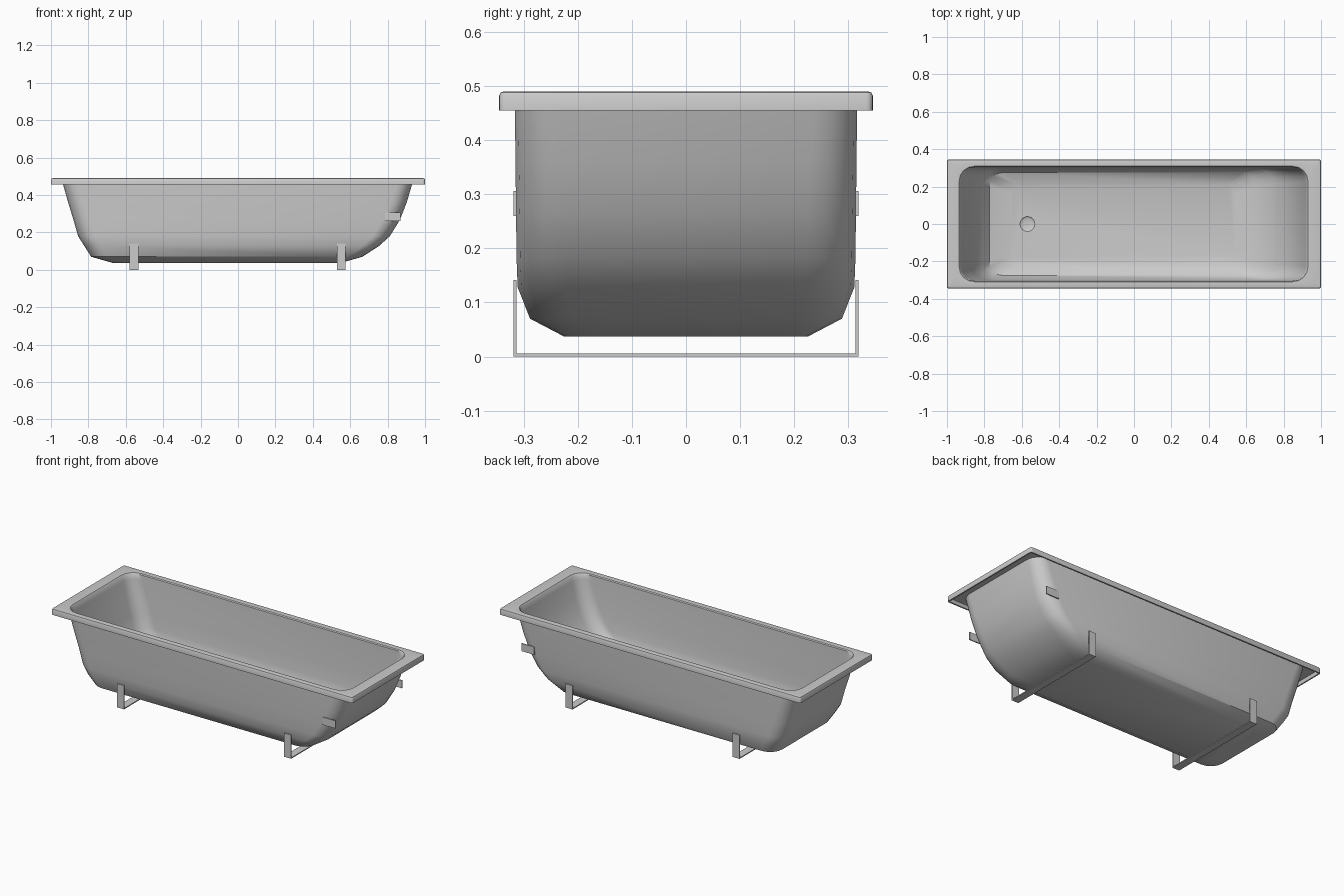
import bpy, bmesh, math

if "Cube" in bpy.data.objects:
    bpy.data.objects.remove(bpy.data.objects["Cube"])

SEG = 4      # segments per rounded corner
T = 0.012    # shell thickness


def ring(bm, x0, x1, y, r, z):
    """Rounded rectangle loop of vertices."""
    verts = []
    corners = [(x1 - r, y - r, 0), (x0 + r, y - r, 90),
               (x0 + r, -y + r, 180), (x1 - r, -y + r, 270)]
    for cx, cy, a0 in corners:
        for i in range(SEG + 1):
            a = math.radians(a0 + 90 * i / SEG)
            verts.append(bm.verts.new((cx + r * math.cos(a), cy + r * math.sin(a), z)))
    return verts


def finish(bm, name):
    bmesh.ops.recalc_face_normals(bm, faces=bm.faces)
    me = bpy.data.meshes.new(name)
    bm.to_mesh(me)
    bm.free()
    ob = bpy.data.objects.new(name, me)
    bpy.context.collection.objects.link(ob)
    return ob


def box(name, lo, hi):
    bm = bmesh.new()
    bmesh.ops.create_cube(bm, size=1)
    for v in bm.verts:
        v.co = [l + (c + 0.5) * (h - l) for c, l, h in zip(v.co, lo, hi)]
    return finish(bm, name)


# outer body sections: left x, right x, half width, corner radius, z
BODY = [
    (-0.670, 0.550, 0.225, 0.06, 0.037),
    (-0.785, 0.665, 0.288, 0.08, 0.070),
    (-0.822, 0.755, 0.311, 0.09, 0.128),
    (-0.855, 0.812, 0.313, 0.09, 0.180),
    (-0.880, 0.866, 0.314, 0.09, 0.268),
    (-0.908, 0.902, 0.315, 0.085, 0.360),
    (-0.935, 0.930, 0.316, 0.08, 0.455),
]

# tub: one continuous skin, inner floor -> rim -> skirt -> outer floor
bm = bmesh.new()
inner = [(a + T, b - T, y - T, r - T / 2, z + T * max(0, 1 - (z - 0.037) / 0.2))
         for a, b, y, r, z in BODY]
rim = [
    (-0.930, 0.925, 0.304, 0.075, 0.483),
    (-0.935, 0.930, 0.309, 0.080, 0.488),
    (-0.990, 0.990, 0.336, 0.008, 0.490),
    (-0.997, 0.997, 0.342, 0.010, 0.488),
    (-1.000, 1.000, 0.345, 0.012, 0.482),
    (-1.000, 1.000, 0.345, 0.012, 0.455),
    (-0.992, 0.992, 0.337, 0.008, 0.455),
    (-0.992, 0.992, 0.337, 0.008, 0.478),
    (-0.942, 0.937, 0.316, 0.080, 0.478),
]
loops = [ring(bm, *s) for s in inner + rim + BODY[::-1]]
for a, b in zip(loops, loops[1:]):
    n = len(a)
    for i in range(n):
        j = (i + 1) % n
        bm.faces.new((a[i], a[j], b[j], b[i]))
bm.faces.new(loops[0])
bm.faces.new(loops[-1])
tub = finish(bm, "tub")

# shallow drain dish cut into the floor
bm = bmesh.new()
bmesh.ops.create_uvsphere(bm, u_segments=24, v_segments=12, radius=1)
for v in bm.verts:
    v.co = (-0.57 + 0.04 * v.co.x, 0.04 * v.co.y, 0.0495 + 0.008 * v.co.z)
cutter = finish(bm, "drain_cutter")
cutter.hide_render = True
cutter.hide_set(True)
mod = tub.modifiers.new("drain", 'BOOLEAN')
mod.operation = 'DIFFERENCE'
mod.object = cutter
bpy.context.view_layer.objects.active = tub
tub.select_set(True)
bpy.ops.object.modifier_apply(modifier="drain")
bpy.data.objects.remove(cutter)
bpy.ops.object.shade_smooth_by_angle(angle=math.radians(40))

# strap feet: a cross bar with an upright at each side
for label, x in (("left", -0.556), ("right", 0.553)):
    box(label + "_foot_bar", (x - 0.023, -0.319, 0), (x + 0.023, 0.319, 0.006))
    for side, s in (("front", -1), ("back", 1)):
        ys = sorted((s * 0.313, s * 0.319))
        box(f"{label}_{side}_upright", (x - 0.023, ys[0], 0.006), (x + 0.023, ys[1], 0.142))

# wall brackets at the right end
for side, s in (("front", -1), ("back", 1)):
    ys = sorted((s * 0.313, s * 0.319))
    box(side + "_bracket", (0.785, ys[0], 0.26), (0.87, ys[1], 0.306))
